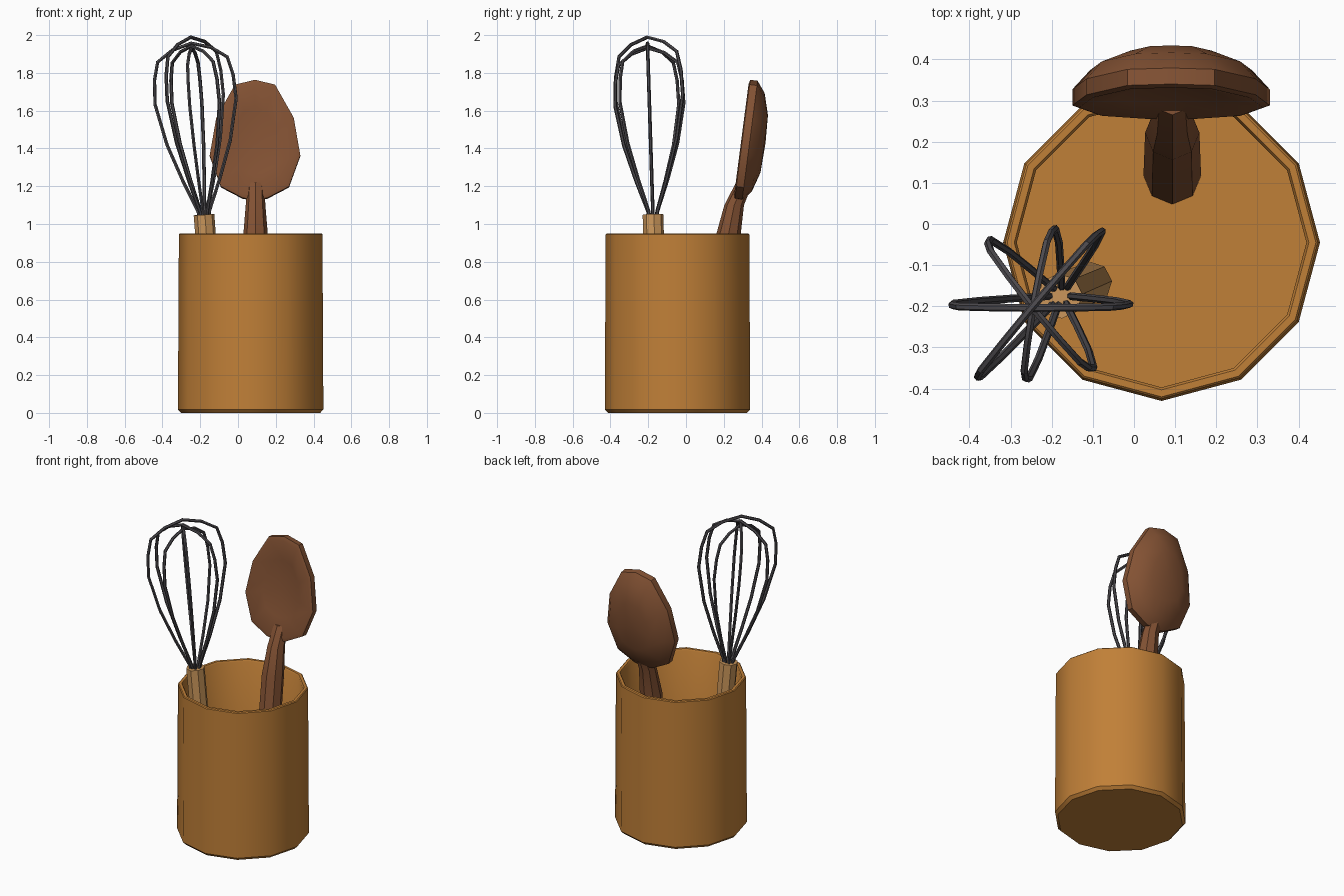
import bpy, bmesh, math
from mathutils import Vector

if "Cube" in bpy.data.objects:
    bpy.data.objects.remove(bpy.data.objects["Cube"])


def material(name, rgb):
    m = bpy.data.materials.new(name)
    m.diffuse_color = (*rgb, 1)
    m.use_nodes = True
    m.node_tree.nodes["Principled BSDF"].inputs["Base Color"].default_value = m.diffuse_color
    return m


CUP = material("warm wood", (0.53, 0.215, 0.039))
TAN = material("light wood", (0.60, 0.31, 0.105))
DARK = material("dark wood", (0.23, 0.085, 0.034))
STEEL = material("dark steel", (0.075, 0.07, 0.078))


def finish(ob, mat, angle):
    ob.data.materials.append(mat)
    bpy.ops.object.select_all(action='DESELECT')
    ob.select_set(True)
    bpy.context.view_layer.objects.active = ob
    bpy.ops.object.shade_smooth_by_angle(angle=math.radians(angle))


def loft(name, rings, mat, angle, tip_a=None, tip_b=None):
    """Skin a list of equal-length point rings; ends close flat or to a tip."""
    bm = bmesh.new()
    vr = [[bm.verts.new(p) for p in ring] for ring in rings]
    n = len(vr[0])
    for a, b in zip(vr, vr[1:]):
        for i in range(n):
            j = (i + 1) % n
            bm.faces.new((a[i], a[j], b[j], b[i]))
    for ring, tip in ((vr[0], tip_a), (vr[-1], tip_b)):
        if tip is None:
            bm.faces.new(ring)
        else:
            t = bm.verts.new(tip)
            for i in range(n):
                bm.faces.new((ring[i], ring[(i + 1) % n], t))
    bmesh.ops.recalc_face_normals(bm, faces=bm.faces)
    me = bpy.data.meshes.new(name)
    bm.to_mesh(me)
    bm.free()
    ob = bpy.data.objects.new(name, me)
    bpy.context.collection.objects.link(ob)
    finish(ob, mat, angle)
    return ob


def circle(c, r, n, u=Vector((1, 0, 0)), v=Vector((0, 1, 0)), start=0.0):
    return [Vector(c) + u * r * math.cos(start + 2 * math.pi * i / n)
            + v * r * math.sin(start + 2 * math.pi * i / n) for i in range(n)]


# Twelve-sided holder with a hollow inside
profile = [(0.368, 0), (0.385, 0.018), (0.38, 0.945), (0.375, 0.95),
           (0.358, 0.95), (0.352, 0.94), (0.352, 0.03)]
loft("holder", [circle((0.067, -0.045, z), r, 12) for r, z in profile], CUP, 35)

# Whisk axis frame
base = Vector((-0.180, -0.175, 1.05))
axis = Vector((-0.07, -0.03, 0.94)).normalized()
u = Vector((1, 0, 0))
u = (u - axis * u.dot(axis)).normalized()
v = axis.cross(u)

# Whisk handle
loft("whisk_handle", [circle(base + axis * h, r, 8, u, v, math.radians(5))
                      for h, r in ((-1.01, 0.052), (0, 0.055))], TAN, 30)

# Whisk wires: four loops (angle, radius, height)
shape = [(0.11, -0.02), (0.14, 0.02), (0.45, 0.2), (0.78, 0.42), (1.0, 0.66),
         (0.97, 0.80), (0.86, 0.905), (0.48, 0.967), (0, 1)]
for k, (deg, rad, height) in enumerate(((0, 0.215, 0.91), (50, 0.232, 0.942),
                                        (80, 0.185, 0.885), (129, 0.20, 0.895))):
    a = math.radians(deg)
    d = u * math.cos(a) + v * math.sin(a)
    path = [(-r, h) for r, h in shape] + [(r, h) for r, h in shape[-2::-1]]
    cu = bpy.data.curves.new(f"whisk_wire_{k + 1}", 'CURVE')
    cu.dimensions = '3D'
    cu.bevel_depth = 0.0095
    cu.bevel_resolution = 1
    cu.use_fill_caps = True
    sp = cu.splines.new('POLY')
    sp.points.add(len(path) - 1)
    for p, (r, h) in zip(sp.points, path):
        p.co = (*(base + axis * h * height + d * r * rad), 1)
    ob = bpy.data.objects.new(cu.name, cu)
    bpy.context.collection.objects.link(ob)
    bpy.ops.object.select_all(action='DESELECT')
    ob.select_set(True)
    bpy.context.view_layer.objects.active = ob
    bpy.ops.object.convert(target='MESH')
    finish(bpy.context.object, STEEL, 35)

# Spoon handle, narrowing to the neck
SX = 0.09
stem = [(0.118, 0.035, 0.07), (0.222, 0.93, 0.066), (0.255, 1.10, 0.052), (0.31, 1.22, 0.045)]
loft("spoon_handle", [circle((SX + 0.003, y, z), r, 8) for y, z, r in stem], DARK, 30)

# Spoon bowl: front outline (half, mirrored), dished front and rounded back
half = [(0.065, 1.135), (0.18, 1.195), (0.24, 1.36), (0.205, 1.56), (0.106, 1.735)]
outline = [(0, 1.125)] + half + [(0, 1.76)] + [(-x, z) for x, z in half[::-1]]
MID = 1.43


def ring(scale, depth):
    pts = []
    for x, z in outline:
        zz = MID + (z - MID) * scale
        pts.append((SX + x * scale, 0.26 + 0.13 * (zz - 1.19) + depth, zz - 0.13 * depth + 0.004))
    return pts


front_y = 0.26 + 0.13 * (MID - 1.19)
loft("spoon_bowl", [ring(0.55, 0.02), ring(0.93, 0.0), ring(1, 0.006), ring(1, 0.045),
                    ring(0.82, 0.09), ring(0.48, 0.122)], DARK, 40,
     (SX, front_y + 0.026, MID), (SX, front_y + 0.13, MID))
